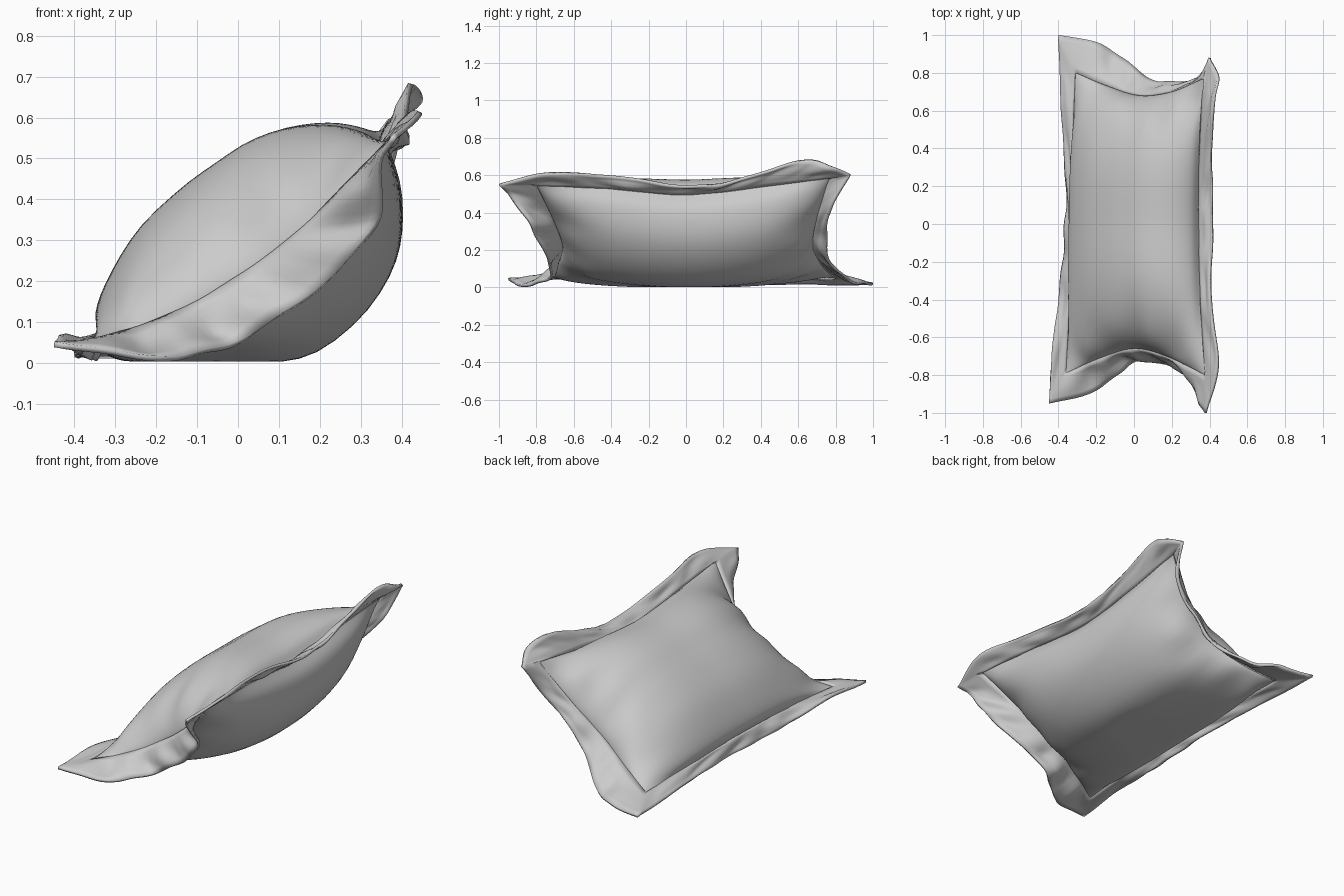
import bpy, bmesh, math
from mathutils import Vector, noise

if "Cube" in bpy.data.objects:
    bpy.data.objects.remove(bpy.data.objects["Cube"])

NU, NV, ROWS = 40, 80, 6


def spline(pts, t):
    """Catmull-Rom curve through pts, t in 0..1"""
    p = [Vector(q) for q in pts]
    p = [2 * p[0] - p[1]] + p + [2 * p[-1] - p[-2]]
    s = min(max(t, 0), 1) * (len(p) - 3)
    i = min(int(s), len(p) - 4)
    f = s - i
    a, b, c, d = p[i:i + 4]
    return 0.5 * (2 * b + (c - a) * f + (2 * a - 5 * b + 4 * c - d) * f * f
                  + (3 * b - a - 3 * c + d) * f ** 3)


def make(name, grids):
    """Joins point grids into one smooth mesh"""
    bm = bmesh.new()
    for grid in grids:
        vs = [[bm.verts.new((p.x, p.y, max(p.z, 0.003))) for p in row] for row in grid]
        for r0, r1 in zip(vs, vs[1:]):
            for k in range(len(r0) - 1):
                bm.faces.new((r0[k], r0[k + 1], r1[k + 1], r1[k]))
    bmesh.ops.remove_doubles(bm, verts=bm.verts, dist=0.0005)
    bmesh.ops.recalc_face_normals(bm, faces=bm.faces)
    me = bpy.data.meshes.new(name)
    bm.to_mesh(me)
    bm.free()
    ob = bpy.data.objects.new(name, me)
    bpy.context.collection.objects.link(ob)
    bpy.context.view_layer.objects.active = ob
    ob.select_set(True)
    bpy.ops.object.shade_smooth_by_angle(angle=math.radians(50))
    ob.select_set(False)
    return ob


# Seam edges: low and high run along y, ends run low to high
A, B = (-.36, -.79, .05), (-.31, .80, .05)
C, D = (.37, .77, .59), (.38, -.80, .55)
seam_low = [A, (-.34, -.4, .07), (-.33, 0, .08), (-.325, .4, .07), B]
seam_high = [D, (.355, -.4, .53), (.345, 0, .50), (.35, .4, .54), C]
seam_near = [A, (-.18, -.71, .11), (0, -.66, .21), (.17, -.70, .34), D]
seam_far = [B, (-.14, .73, .12), (.03, .68, .22), (.2, .70, .37), C]

# Outer hem edges
A2, B2 = (-.45, -.95, .045), (-.40, 1.0, .02)
C2, D2 = (.40, .88, .60), (.38, -1.0, .55)
hem_low = [A2, (-.43, -.65, .05), (-.38, -.3, .015), (-.36, 0, .01),
           (-.36, .3, .015), (-.385, .65, .02), B2]
hem_high = [D2, (.445, -.75, .61), (.41, -.45, .60), (.415, -.15, .555), (.41, .1, .55),
            (.405, .35, .60), (.42, .62, .68), (.445, .77, .65), C2]
hem_near = [A2, (-.22, -.89, .01), (-.08, -.78, .02), (.05, -.72, .08), (.2, -.76, .19),
            (.33, -.82, .32), (.345, -.93, .47), D2]
hem_far = [B2, (-.2, .96, .02), (-.05, .87, .04), (.08, .77, .14), (.22, .75, .29),
           (.36, .78, .44), C2]

# Middle cross-sections (x, z) from low seam to high seam
top_section = [(-.33, .08), (-.345, .13), (-.31, .22), (-.24, .33), (-.14, .425), (-.05, .49),
               (.03, .54), (.12, .57), (.22, .575), (.30, .55), (.345, .50)]
under_section = [(-.33, .08), (-.315, .02), (-.24, 0), (-.12, 0), (0, 0), (.10, 0), (.20, .03),
                 (.30, .11), (.37, .21), (.40, .31), (.395, .42), (.345, .50)]


def coons(u, v):
    a, b, c, d = map(Vector, (A, B, C, D))
    return ((1 - v) * spline(seam_near, u) + v * spline(seam_far, u)
            + (1 - u) * spline(seam_low, v) + u * spline(seam_high, v)
            - (1 - u) * ((1 - v) * a + v * b) - u * ((1 - v) * d + v * c))


def cover(section, sign):
    prof = [(x, 0, z) for x, z in section]
    n = Vector((-.54, 0, .84)) * sign
    rows = []
    for i in range(NU + 1):
        u = .5 - .5 * math.cos(math.pi * i / NU)
        mid = coons(u, .5)
        bulge = spline(prof, u) - Vector((mid.x, 0, mid.z))
        row = []
        for j in range(NV + 1):
            v = .5 - .5 * math.cos(math.pi * j / NV)
            w = abs(2 * v - 1)
            f = max(0, 1 - w ** 2.8) ** .58
            p = coons(u, v) + bulge * f
            # gathered wrinkles close to the end seams
            k = 16 * u * (1 - u) * w ** 6 * max(0, 1 - w ** 8)
            p += n * k * .025 * noise.noise(Vector((u * 7, v * 3, sign * 4)))
            row.append(p)
        rows.append(row)
    return rows


make("pillow_body", [cover(top_section, 1), cover(under_section, -1)])


# Ruffled hem strip around the seam
def hem(inner, outer, count, phase, amount):
    rows = []
    for r in range(ROWS + 1):
        s = r / ROWS
        row = []
        for j in range(count + 1):
            t = j / count
            a, b = spline(inner, t), spline(outer, t)
            along = spline(inner, min(t + .01, 1)) - spline(inner, max(t - .01, 0))
            n = along.cross(b - a).normalized()
            fade = min(1, 8 * t * (1 - t))
            wave = noise.noise(Vector((t * 10, s * 1.5, phase)))
            row.append(a.lerp(b, s) + n * fade * amount * wave * math.sin(math.pi * .8 * s))
        rows.append(row)
    return rows


strips = [hem(seam_low, hem_low, 72, 1, .03), hem(seam_high, hem_high, 72, 5, .03),
          hem(seam_near, hem_near, 48, 9, .035), hem(seam_far, hem_far, 48, 14, .03)]
flange = make("pillow_hem", strips)
sol = flange.modifiers.new("cloth_thickness", 'SOLIDIFY')
sol.thickness = .014
sol.offset = 0
